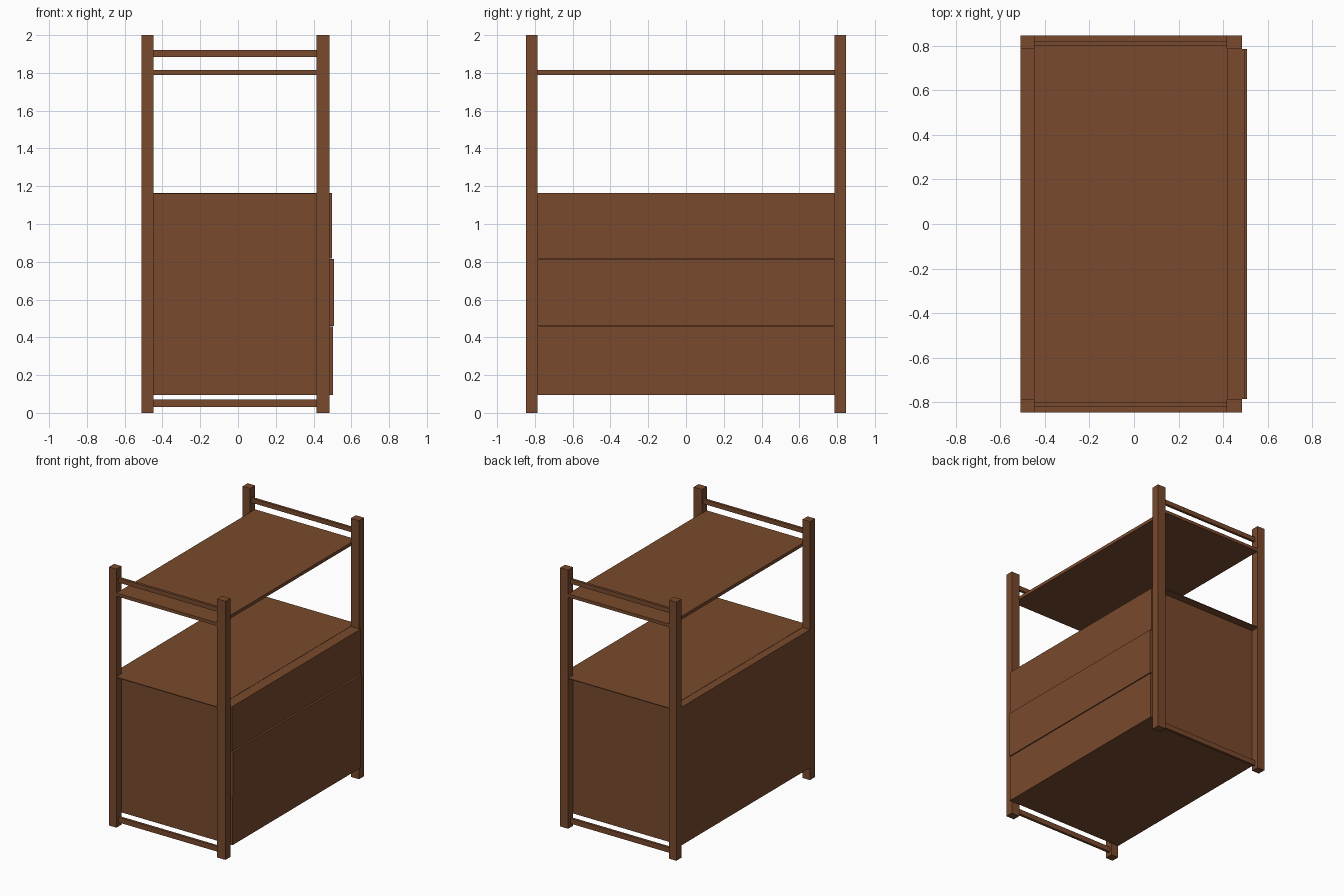
import bpy

if "Cube" in bpy.data.objects:
    bpy.data.objects.remove(bpy.data.objects["Cube"])

wood = bpy.data.materials.new("brown_wood")
wood.diffuse_color = (0.19, 0.068, 0.026, 1)
wood.use_nodes = True
wood.node_tree.nodes["Principled BSDF"].inputs["Base Color"].default_value = wood.diffuse_color


def box(name, x, y, z):
    """Axis-aligned box from (min, max) ranges."""
    bpy.ops.mesh.primitive_cube_add(
        size=1, location=[(a + b) / 2 for a, b in (x, y, z)])
    ob = bpy.context.object
    ob.name = name
    ob.scale = [b - a for a, b in (x, y, z)]
    bpy.ops.object.transform_apply(location=False, rotation=False, scale=True)
    ob.data.materials.append(wood)
    return ob


BACK, FRONT = (-0.51, -0.447), (0.415, 0.485)   # post ranges in x
INNER = (BACK[1], FRONT[0])
OUT, IN = 0.847, 0.786                          # post faces in y

for side, s in (("left", -1), ("right", 1)):
    y = sorted((s * IN, s * OUT))
    # corner posts
    box(f"back_post_{side}", BACK, y, (0, 2))
    box(f"front_post_{side}", FRONT, y, (0, 2))
    # thin end rails near floor and near the top
    yr = sorted((s * 0.80, s * 0.82))
    box(f"lower_rail_{side}", INNER, yr, (0.03, 0.07))
    box(f"upper_rail_{side}", INNER, yr, (1.885, 1.92))

# open upper shelf
box("upper_shelf", (BACK[1], 0.42), (-OUT, OUT), (1.79, 1.815))

# cabinet body, with a thin top reaching between the posts at each end
box("cabinet_body", (BACK[0], FRONT[1]), (-IN, IN), (0.095, 1.163))
box("cabinet_top", INNER, (-OUT, OUT), (1.159, 1.165))

# three stacked drawer fronts, each standing out by a different amount
for i, (z0, z1, out) in enumerate(
        ((0.095, 0.457, 0.503), (0.46, 0.815, 0.508), (0.818, 1.163, 0.497))):
    box(f"drawer_front_{i + 1}", (0.47, out), (-IN, IN), (z0, z1))
